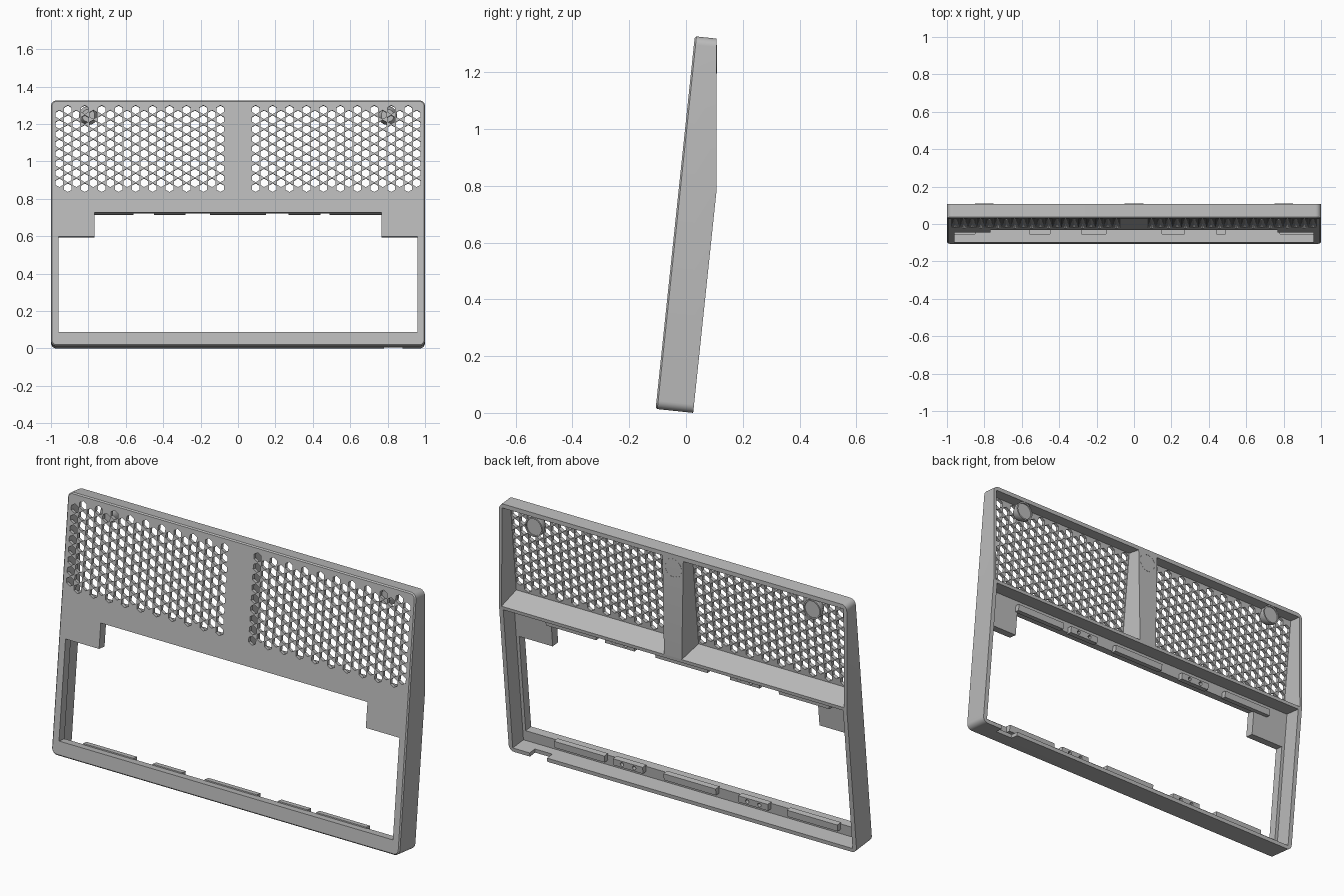
import bpy, bmesh, math
from mathutils import Matrix, Vector

if "Cube" in bpy.data.objects:
    bpy.data.objects.remove(bpy.data.objects["Cube"])

TILT = math.radians(6)
# local frame: x across, y depth behind the front face, z up along the face
PLACE = Matrix.Translation((0, -0.107, 0.014)) @ Matrix.Rotation(-TILT, 4, 'X')
HEIGHT, DEPTH, KINK = 1.32, 0.133, 0.79

grey = bpy.data.materials.new("light_grey_plastic")
grey.diffuse_color = (0.5, 0.5, 0.5, 1)
grey.use_nodes = True
grey.node_tree.nodes["Principled BSDF"].inputs["Base Color"].default_value = grey.diffuse_color


def make(name, bm):
    bmesh.ops.recalc_face_normals(bm, faces=bm.faces)
    me = bpy.data.meshes.new(name)
    bm.to_mesh(me)
    bm.free()
    me.materials.append(grey)
    ob = bpy.data.objects.new(name, me)
    bpy.context.collection.objects.link(ob)
    return ob


def loft(bm, rings):
    """Closed solid through rings of points."""
    vs = [[bm.verts.new(p) for p in r] for r in rings]
    n = len(vs[0])
    for a, b in zip(vs, vs[1:]):
        for i in range(n):
            bm.faces.new((a[i], a[(i + 1) % n], b[(i + 1) % n], b[i]))
    bm.faces.new(vs[0])
    bm.faces.new(vs[-1])


def rect(x0, x1, z0, z1, y):
    return [(x0, y, z0), (x1, y, z0), (x1, y, z1), (x0, y, z1)]


def box(bm, x0, x1, y0, y1, z0, z1):
    loft(bm, [rect(x0, x1, z0, z1, y0), rect(x0, x1, z0, z1, y1)])


def prism(bm, x, z, r, y0, y1, n=6):
    # pointed top and bottom
    loft(bm, [[(x + r * math.sin(k * math.tau / n), y, z + r * math.cos(k * math.tau / n))
               for k in range(n)] for y in (y0, y1)])


def rounded(inset, y, r=0.03, seg=6):
    pts = []
    for q, (sx, sz) in enumerate(((1, 1), (-1, 1), (-1, -1), (1, -1))):
        cx, cz = sx * (1 - r), HEIGHT / 2 + sz * (HEIGHT / 2 - r)
        for k in range(seg + 1):
            a = (q + k / seg) * math.pi / 2
            pts.append((cx + (r - inset) * math.cos(a), y, cz + (r - inset) * math.sin(a)))
    return pts


def cut(ob, bm):
    tool = make("cutter", bm)
    tool.hide_render = True
    mod = ob.modifiers.new("cut", 'BOOLEAN')
    mod.operation, mod.solver, mod.object = 'DIFFERENCE', 'EXACT', tool
    bpy.context.view_layer.objects.active = ob
    bpy.ops.object.modifier_apply(modifier=mod.name)
    bpy.data.objects.remove(tool, do_unlink=True)


# solid body with rounded corners, its upper back sliced to stand vertical
bm = bmesh.new()
loft(bm, [rounded(0.006, 0), rounded(0, 0.006), rounded(0, DEPTH)])
bmesh.ops.recalc_face_normals(bm, faces=bm.faces)
bmesh.ops.bisect_plane(bm, geom=bm.verts[:] + bm.edges[:] + bm.faces[:], dist=1e-5,
                       plane_co=(0, DEPTH, KINK), plane_no=(0, 1, math.tan(TILT)),
                       clear_outer=True)
bmesh.ops.holes_fill(bm, edges=[e for e in bm.edges if e.is_boundary], sides=0)
body = make("bezel_frame", bm)

# screen cavity at the back
bm = bmesh.new()
box(bm, -0.977, 0.977, 0.045, 0.2, 0.02, 0.772)
cut(body, bm)

# stepped window
bm = bmesh.new()
loft(bm, [[(x, y, z) for x, z in ((-0.96, 0.074), (0.96, 0.074), (0.96, 0.587), (0.767, 0.587),
                                  (0.767, 0.717), (-0.767, 0.717), (-0.767, 0.587), (-0.96, 0.587))]
          for y in (-0.05, 0.06)])
cut(body, bm)

# two tapered compartments behind the grilles, leaving a centre rib and a sloped shelf
bm = bmesh.new()
for s in (-1, 1):
    loft(bm, [rect(s * 0.07, s * 0.978, 0.822, 1.295, 0.018),
              rect(s * 0.04, s * 0.99, 0.77, 1.305, 0.2)])
cut(body, bm)

# cable notch in the bottom wall
bm = bmesh.new()
box(bm, 0.78, 0.88, 0.09, 0.2, -0.1, 0.04)
cut(body, bm)

# honeycomb grille holes
bm = bmesh.new()
for s in (-1, 1):
    for c in range(20):
        odd = c % 2
        for r in range(8 + odd):
            prism(bm, s * (0.955 - c * 0.0453), 0.851 + 0.0523 * (r + 0.5 * (1 - odd)),
                  0.0235, -0.02, 0.03)
cut(body, bm)

parts = [body]

# retaining clips along the lower and upper window edges, the short ones with screw holes
for edge, z0, z1 in (("lower", 0.045, 0.08), ("upper", 0.711, 0.745)):
    for x, w in ((-0.705, 0.29), (-0.365, 0.17), (0, 0.3), (0.355, 0.17), (0.635, 0.29)):
        bm = bmesh.new()
        box(bm, x - w / 2, x + w / 2, 0.04, 0.07, z0, z1)
        clip = make(edge + "_clip", bm)
        if w < 0.2:
            bm = bmesh.new()
            for dx in (-0.035, 0.035):
                prism(bm, x + dx, (z0 + z1) / 2, 0.01, 0.05, 0.1, 12)
            cut(clip, bm)
        parts.append(clip)

# conical foot bosses with recessed round faces, square to the vertical back
for x in (-0.8, 0, 0.8):
    z = 1.247
    back = DEPTH - math.tan(TILT) * (z - KINK)
    bm = bmesh.new()
    ring = lambda r, y: [(r * math.cos(k * math.tau / 32), y, r * math.sin(k * math.tau / 32))
                         for k in range(32)]
    loft(bm, [ring(0.034, -0.05), ring(0.05, -0.02), ring(0.05, 0.001),
              ring(0.043, 0.001), ring(0.043, -0.005)])
    bmesh.ops.transform(bm, verts=bm.verts,
                        matrix=Matrix.Translation((x, back, z)) @ Matrix.Rotation(TILT, 4, 'X'))
    parts.append(make("foot_boss", bm))

# tilt everything into place and smooth the rounded corners
for ob in parts:
    ob.matrix_world = PLACE
    bpy.ops.object.select_all(action='DESELECT')
    ob.select_set(True)
    bpy.context.view_layer.objects.active = ob
    bpy.ops.object.shade_smooth_by_angle(angle=math.radians(30))
